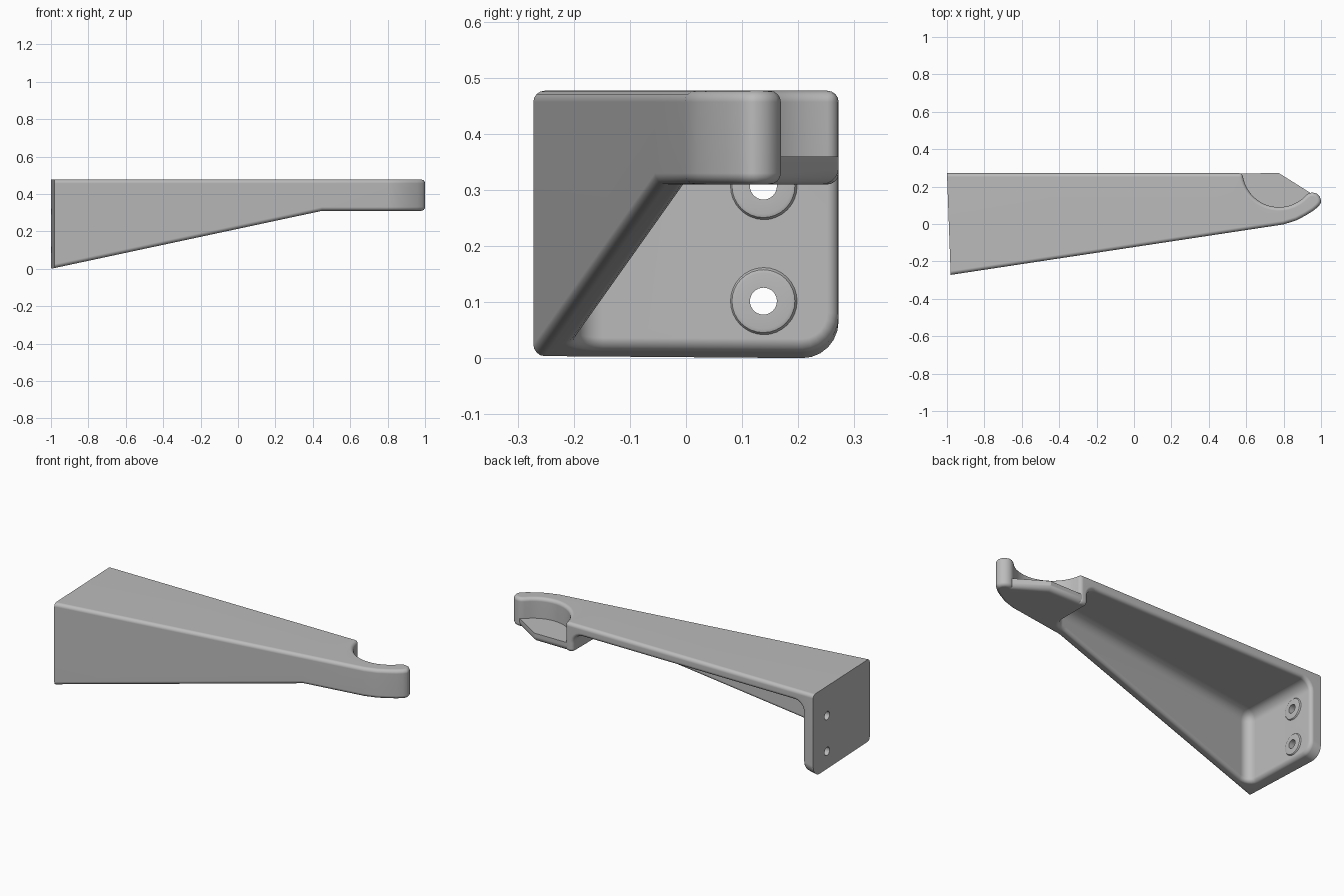
import bpy, bmesh, math
from math import radians, sin, cos, pi

if "Cube" in bpy.data.objects:
    bpy.data.objects.remove(bpy.data.objects["Cube"], do_unlink=True)

grey = bpy.data.materials.new("plain_grey")
grey.use_nodes = True
tone = (0.5, 0.5, 0.5, 1)
grey.diffuse_color = tone
grey.node_tree.nodes["Principled BSDF"].inputs["Base Color"].default_value = tone

TOP, LEDGE, BLOCK = 0.477, 0.36, 0.31     # heights of top, cradle floor, tip underside
BACK, CEILING, KINK = 0.272, 0.417, 0.45
CX, CY, R = 0.775, 0.285, 0.195           # cradle circle


def arc(radius, start, end, count):
    steps = [start + (end - start) * i / count for i in range(count + 1)]
    return [(CX + radius * cos(a), CY + radius * sin(a)) for a in steps]


def prism(pts, z0, z1):
    bm = bmesh.new()
    face = bm.faces.new([bm.verts.new((x, y, z0)) for x, y in pts])
    new = bmesh.ops.extrude_face_region(bm, geom=[face])["geom"]
    top = [v for v in new if isinstance(v, bmesh.types.BMVert)]
    bmesh.ops.translate(bm, verts=top, vec=(0, 0, z1 - z0))
    bmesh.ops.recalc_face_normals(bm, faces=bm.faces[:])
    return bm


def make(name, bm):
    mesh = bpy.data.meshes.new(name)
    bm.to_mesh(mesh)
    bm.free()
    mesh.materials.append(grey)
    ob = bpy.data.objects.new(name, mesh)
    bpy.context.collection.objects.link(ob)
    return ob


def activate(ob):
    bpy.ops.object.select_all(action='DESELECT')
    ob.select_set(True)
    bpy.context.view_layer.objects.active = ob


def cut(ob, cutter):
    activate(ob)
    mod = ob.modifiers.new("cut", 'BOOLEAN')
    mod.operation, mod.solver, mod.object = 'DIFFERENCE', 'EXACT', cutter
    bpy.ops.object.modifier_apply(modifier=mod.name)
    bpy.data.objects.remove(cutter, do_unlink=True)


def round_edges(bm, rule, size, segments=5):
    bm.normal_update()
    edges = [e for e in bm.edges if len(e.link_faces) == 2 and rule(e)]
    if edges:
        bmesh.ops.bevel(bm, geom=edges, offset=size, offset_type='OFFSET',
                        segments=segments, profile=0.5, affect='EDGES',
                        clamp_overlap=False)


def smooth(ob):
    activate(ob)
    bpy.ops.object.shade_smooth_by_angle(angle=radians(32))
    mod = ob.modifiers.new("even_shading", 'WEIGHTED_NORMAL')
    mod.keep_sharp = True


# Arm: tapered plan with a hooked tip and a round cradle
outline = [(-1, BACK), (-0.98, -BACK), (0.8, -0.002), (0.87, 0.02), (0.92, 0.047),
           (0.96, 0.072), (0.985, 0.093), (0.998, 0.11), (1, 0.125), (0.994, 0.145),
           (0.977, 0.162), (0.955, 0.169), (0.935, 0.165)]
start = pi + math.asin((CY - BACK) / R)
outline += arc(R, radians(318), start, 16)
bm = prism(outline, 0, TOP)
bmesh.ops.bisect_plane(bm, geom=bm.verts[:] + bm.edges[:] + bm.faces[:],
                       plane_co=(KINK, 0, 0), plane_no=(1, 0, 0))
for v in bm.verts:
    if v.co.z < 0.1:
        v.co.z = BLOCK * min(1, (v.co.x + 1) / (KINK + 1))
arm = make("bracket_arm", bm)

# Hollow, open to the back and below
hollow = [(-0.94, 0.5), (-0.92, -0.203), (0.53, 0.017), (0.53, 0.5)]
cut(arm, make("hollow_cutter", prism(hollow, -0.5, CEILING)))


def on_wall_face(v):
    return abs(v.co.x + 1 - (BACK - v.co.y) * 0.02 / (2 * BACK)) < 0.002


def is_inner(e):
    return not e.is_convex and e.calc_face_angle() > radians(60)\
        and all(v.co.x < 0.54 for v in e.verts)


def is_plate_corner(e):
    return all(v.co.x < -0.9 and v.co.y > 0.26 and v.co.z < 0.04 for v in e.verts)


def is_outer(e):
    return e.is_convex and e.calc_face_angle() > radians(38)\
        and not all(on_wall_face(v) for v in e.verts)


bm = bmesh.new()
bm.from_mesh(arm.data)
bmesh.ops.remove_doubles(bm, verts=bm.verts[:], dist=0.0001)
round_edges(bm, is_inner, 0.055, 6)
round_edges(bm, is_plate_corner, 0.065, 6)
round_edges(bm, is_outer, 0.02, 4)
bm.to_mesh(arm.data)
bm.free()

# Screw holes through the wall plate, each with a raised ring
HOLE_Y, HOLE_R, RING_R = 0.138, 0.024, 0.06
ring_profile = [(HOLE_R, -0.95), (HOLE_R, -0.922), (0.05, -0.922),
                (0.056, -0.924), (RING_R, -0.93), (RING_R, -0.95)]
SIDES = 32
for label, z in (("lower", 0.102), ("upper", 0.307)):
    bpy.ops.mesh.primitive_cylinder_add(vertices=SIDES, radius=HOLE_R, depth=0.3,
                                        location=(-0.97, HOLE_Y, z),
                                        rotation=(0, pi / 2, 0))
    cut(arm, bpy.context.object)
    bm = bmesh.new()
    loops = []
    for i in range(SIDES):
        a = 2 * pi * i / SIDES
        loops.append([bm.verts.new((x, HOLE_Y + r * cos(a), z + r * sin(a)))
                      for r, x in ring_profile])
    for i, loop in enumerate(loops):
        after = loops[(i + 1) % SIDES]
        for j in range(len(loop)):
            k = (j + 1) % len(loop)
            bm.faces.new((loop[j], loop[k], after[k], after[j]))
    bmesh.ops.recalc_face_normals(bm, faces=bm.faces[:])
    smooth(make(label + "_screw_ring", bm))
smooth(arm)

# Cradle floor filling the underside of the round cut
floor = arc(R + 0.022, start, radians(318), 20) + [(0.947, 0.164), (CX, BACK)]
bm = prism(floor, BLOCK, LEDGE)


def is_floor_rim(e):
    a, b = (v.co for v in e.verts)
    outside = (abs(a.x - CX) < 0.01 and a.y > 0.25) or (abs(b.x - CX) < 0.01 and b.y > 0.25)
    return outside and max(a.z, b.z) < BLOCK + 0.01


round_edges(bm, is_floor_rim, 0.03)
smooth(make("cradle_floor", bm))
